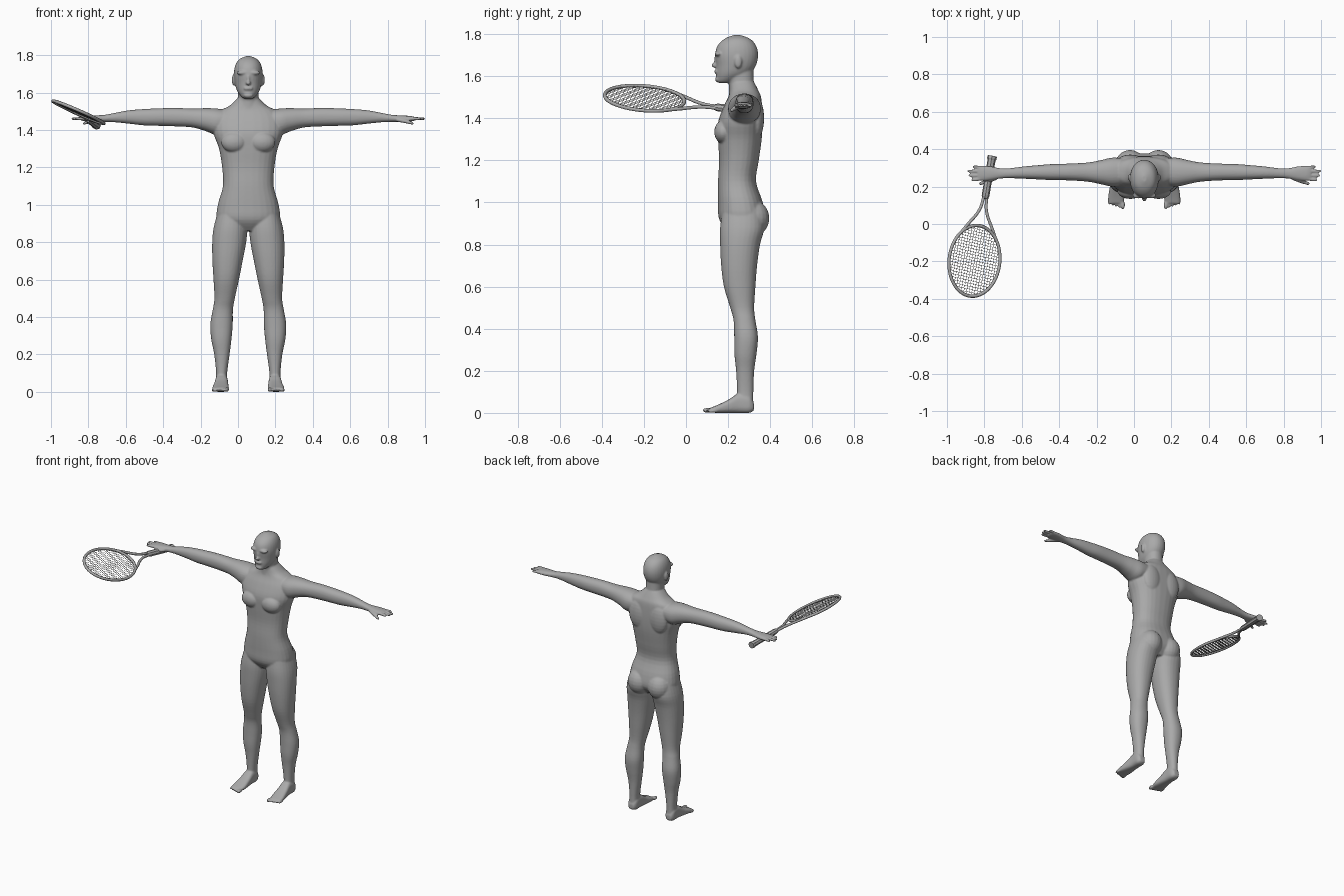
import bpy, bmesh, math
from mathutils import Matrix, Vector

cube = bpy.data.objects.get("Cube")
if cube:
    bpy.data.objects.remove(cube, do_unlink=True)

grey = bpy.data.materials.new("plain grey")
grey.use_nodes = True
grey.diffuse_color = (0.4, 0.4, 0.4, 1)
grey.node_tree.nodes["Principled BSDF"].inputs["Base Color"].default_value = (0.4, 0.4, 0.4, 1)


def smooth_rows(rows, steps=4):
    """Catmull-Rom interpolation between the cross-sections."""
    rows = [Vector(r) for r in rows]
    out = []
    for i in range(len(rows) - 1):
        p, a, b, q = rows[max(i - 1, 0)], rows[i], rows[i + 1], rows[min(i + 2, len(rows) - 1)]
        for k in range(steps):
            t = k / steps
            out.append(a + (b - p) * (t / 2) + (p * 2 - a * 5 + b * 4 - q) * (t * t / 2)
                       + (a * 3 - p - b * 3 + q) * (t ** 3 / 2))
    return out + [rows[-1]]


def loft(bm, axis, rows, sides=28, power=0.9, mirror=False, steps=4):
    """Rounded rings along an axis; row = position, then low/high of the other two axes."""
    others = [i for i in range(3) if i != axis]
    for sign in ((1, -1) if mirror else (1,)):
        rings = []
        for pos, a0, a1, b0, b1 in smooth_rows(rows, steps):
            ring = []
            for k in range(sides):
                ang = math.tau * (k + 0.5) / sides
                c, s = math.cos(ang), math.sin(ang)
                co = Vector()
                co[axis] = pos
                co[others[0]] = (a0 + a1) / 2 + (a1 - a0) / 2 * math.copysign(abs(c) ** power, c)
                co[others[1]] = (b0 + b1) / 2 + (b1 - b0) / 2 * math.copysign(abs(s) ** power, s)
                co.x *= sign
                ring.append(bm.verts.new(co))
            rings.append(ring)
        for lo, hi in zip(rings, rings[1:]):
            for k in range(sides):
                n = (k + 1) % sides
                bm.faces.new((lo[k], lo[n], hi[n], hi[k]))
        bm.faces.new(rings[0])
        bm.faces.new(rings[-1])


def ball(bm, centre, radii, mirror=False):
    for sign in ((1, -1) if mirror else (1,)):
        place = Matrix.Translation((centre[0] * sign, centre[1], centre[2]))
        bmesh.ops.create_uvsphere(bm, u_segments=20, v_segments=12, radius=1,
                                  matrix=place @ Matrix.Diagonal((*radii, 1)))


def make_object(name, bm):
    bmesh.ops.recalc_face_normals(bm, faces=bm.faces[:])
    mesh = bpy.data.meshes.new(name)
    bm.to_mesh(mesh)
    bm.free()
    mesh.materials.append(grey)
    obj = bpy.data.objects.new(name, mesh)
    bpy.context.collection.objects.link(obj)
    return obj


body = bmesh.new()

# Torso: height, half width, front, back
torso = [(.86, .09, .2, .33), (.92, .165, .157, .375), (1, .163, .152, .365), (1.1, .136, .152, .333),
         (1.2, .14, .157, .346), (1.3, .157, .152, .36), (1.38, .185, .152, .364),
         (1.45, .185, .176, .362), (1.5, .155, .2, .357), (1.53, .1, .207, .345), (1.57, .058, .21, .325)]
loft(body, 2, [(z, -w, w, f, b) for z, w, f, b in torso], power=0.85)
ball(body, (.075, .178, 1.335), (.07, .044, .055), True)    # chest muscles
ball(body, (.075, .335, 1.4), (.07, .036, .1), True)        # shoulder blades
ball(body, (.076, .32, .925), (.078, .076, .085), True)     # buttocks

# Neck and head
neck = [(1.47, .07, .2, .35), (1.55, .056, .205, .325), (1.64, .054, .19, .32)]
loft(body, 2, [(z, -w, w, f, b) for z, w, f, b in neck])
head = [(1.568, .02, .155, .21), (1.577, .036, .146, .235), (1.61, .06, .143, .3), (1.65, .072, .143, .332),
        (1.7, .077, .138, .343), (1.745, .07, .15, .333), (1.777, .05, .182, .305), (1.795, .012, .225, .26)]
loft(body, 2, [(z, -w, w, f, b) for z, w, f, b in head], power=0.95)
ball(body, (0, .142, 1.652), (.014, .022, .013))            # nose tip
ball(body, (0, .146, 1.672), (.009, .014, .03))             # nose bridge
ball(body, (0, .147, 1.622), (.026, .013, .011))            # lips
ball(body, (0, .152, 1.585), (.025, .014, .014))            # chin
ball(body, (.032, .153, 1.706), (.032, .017, .012), True)   # brows
ball(body, (.078, .248, 1.668), (.01, .018, .031), True)    # ears

# Arms and palms
arm = [(.1, .21, .35, 1.4, 1.505), (.17, .2, .355, 1.375, 1.515), (.23, .212, .342, 1.395, 1.517),
       (.3, .226, .329, 1.414, 1.515), (.4, .233, .323, 1.42, 1.518), (.5, .235, .32, 1.423, 1.515),
       (.56, .238, .315, 1.425, 1.512), (.64, .242, .308, 1.434, 1.505), (.72, .245, .298, 1.442, 1.49),
       (.77, .243, .298, 1.443, 1.481), (.82, .235, .308, 1.444, 1.478), (.87, .23, .312, 1.446, 1.475),
       (.89, .236, .307, 1.45, 1.47)]
loft(body, 0, arm, mirror=True)

# Fingers and thumb
for i, tip in enumerate((.925, .94, .945, .918)):
    y, r = .241 + .02 * i, .008
    fan = (i - 1.5) * .003
    loft(body, 0, [(.86, y - r, y + r, 1.452, 1.47), (.9, y + fan - r, y + fan + r, 1.452, 1.47),
                   (tip - .006, y + fan - r, y + fan + r, 1.453, 1.467),
                   (tip, y + fan - .003, y + fan + .003, 1.457, 1.463)], sides=12, mirror=True)
loft(body, 0, [(.79, .235, .26, 1.445, 1.467), (.84, .217, .242, 1.436, 1.457),
               (.875, .208, .226, 1.429, 1.445), (.885, .212, .22, 1.432, 1.438)], sides=12, mirror=True)

# Legs
leg = [(.97, .02, .16, .175, .36), (.88, .006, .185, .162, .372), (.8, .011, .193, .162, .352),
       (.7, .03, .192, .167, .338), (.6, .05, .186, .18, .33), (.5, .072, .181, .21, .324),
       (.44, .082, .19, .226, .33), (.36, .083, .203, .229, .342), (.28, .09, .198, .23, .335),
       (.2, .1, .182, .238, .324), (.1, .113, .172, .243, .32), (.03, .113, .175, .24, .32)]
loft(body, 2, leg, mirror=True)

# Feet and toes
foot = [(.323, .125, .163, .012, .045), (.3, .111, .176, 0, .085), (.25, .109, .177, 0, .092),
        (.2, .106, .184, 0, .062), (.15, .104, .192, 0, .038), (.11, .112, .19, .002, .022)]
loft(body, 1, foot, power=0.7, mirror=True)
for i in range(5):
    size = .012 if i == 0 else .0085
    ball(body, (.115 + .018 * i, .102 + .006 * i, size), (size, .024, size), True)

figure = make_object("body", body)
figure.location.x = .055
fuse = figure.modifiers.new("fuse", 'REMESH')
fuse.mode = 'VOXEL'
fuse.voxel_size = .005
fuse.use_smooth_shade = True
soften = figure.modifiers.new("soften", 'SMOOTH')
soften.factor = .5
soften.iterations = 5

# Racket frame of reference: across the face, towards the tip, out of the face
along = Vector((-.095, -.56, .07)).normalized()
across = Vector((1, 0, -.43))
across = (across - along * across.dot(along)).normalized()
out = across.cross(along)
place = Matrix((across, along, out)).transposed().to_4x4()
place.translation = (-.853, -.197, 1.495)
HALF_W, HALF_L = .147, .191


def tubes(name, paths, radius, resolution, closed=False):
    curve = bpy.data.curves.new(name, 'CURVE')
    curve.dimensions = '3D'
    curve.bevel_depth = radius
    curve.bevel_resolution = resolution
    curve.use_fill_caps = True
    for path in paths:
        spline = curve.splines.new('POLY')
        spline.points.add(len(path) - 1)
        for point, co in zip(spline.points, path):
            point.co = (*co, 1)
        spline.use_cyclic_u = closed
    curve.materials.append(grey)
    obj = bpy.data.objects.new(name, curve)
    bpy.context.collection.objects.link(obj)
    obj.matrix_world = place
    bpy.ops.object.select_all(action='DESELECT')
    obj.select_set(True)
    bpy.context.view_layer.objects.active = obj
    bpy.ops.object.convert(target='MESH')


# Hoop
turns = [math.tau * k / 56 for k in range(56)]
tubes("racket_hoop", [[(HALF_W * math.cos(t), HALF_L * math.sin(t), 0) for t in turns]], .009, 2, True)

# Throat arms
throat = smooth_rows([(.1, -.14, 0), (.067, -.195, 0), (.032, -.25, 0), (.014, -.3, 0), (.009, -.37, 0)])
tubes("racket_throat", [[(s * p.x, p.y, p.z) for p in throat] for s in (1, -1)], .0085, 2)

# Strings
strings = []
for half, length, flip in ((HALF_W, HALF_L, False), (HALF_L, HALF_W, True)):
    count = int(half / .0155)
    for k in range(-count, count + 1):
        a = k * .0155
        reach = length * math.sqrt(1 - (a / half) ** 2)
        ends = [(a, -reach, 0), (a, reach, 0)]
        strings.append([(y, x, z) for x, y, z in ends] if flip else ends)
tubes("racket_strings", strings, .0011, 0)

# Handle with flared butt
grip = bmesh.new()
widths = [(-.34, .016), (-.355, .021), (-.55, .022), (-.557, .026), (-.572, .026)]
loft(grip, 1, [(y, -w, w, -w * .85, w * .85) for y, w in widths], sides=8, power=1, steps=1)
handle = make_object("racket_handle", grip)
handle.matrix_world = place
